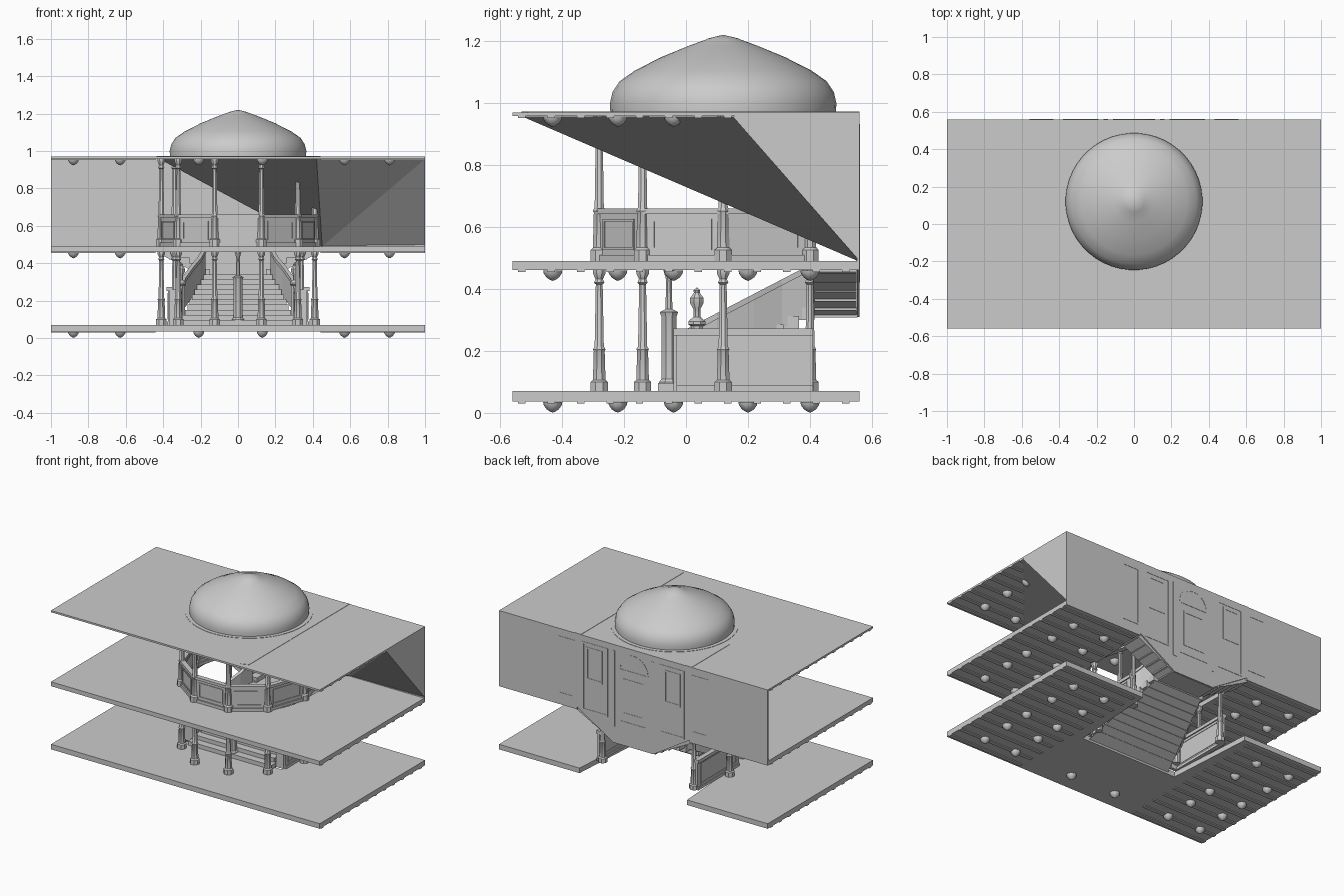
import bpy, bmesh, math
from mathutils import Vector, Matrix

cube = bpy.data.objects.get("Cube")
if cube:
    bpy.data.objects.remove(cube)

grey = bpy.data.materials.new("stone_grey")
grey.use_nodes = True
grey.diffuse_color = (0.6, 0.6, 0.6, 1)
grey.node_tree.nodes["Principled BSDF"].inputs["Base Color"].default_value = (0.6, 0.6, 0.6, 1)

CY = 0.12            # centre line of dome and gallery
BACK, FRONT = 0.56, -0.56
FLOOR, UPPER, ROOF = 0.07, 0.49, 0.97


def finish(name, bm, smooth=False, fix=True):
    if fix:
        bmesh.ops.recalc_face_normals(bm, faces=bm.faces)
    me = bpy.data.meshes.new(name)
    bm.to_mesh(me)
    bm.free()
    me.materials.append(grey)
    ob = bpy.data.objects.new(name, me)
    bpy.context.collection.objects.link(ob)
    if smooth:
        bpy.ops.object.select_all(action='DESELECT')
        ob.select_set(True)
        bpy.context.view_layer.objects.active = ob
        bpy.ops.object.shade_smooth_by_angle(angle=math.radians(35))
    return ob


def add_box(bm, lo, hi, turn=None):
    lo, hi = Vector(lo), Vector(hi)
    m = Matrix.Translation((lo + hi) / 2) @ Matrix.Diagonal((*(hi - lo), 1))
    bmesh.ops.create_cube(bm, size=1, matrix=turn @ m if turn else m)


def box(name, lo, hi):
    bm = bmesh.new()
    add_box(bm, lo, hi)
    return finish(name, bm)


def add_prism(bm, outline, offset):
    face = bm.faces.new([bm.verts.new(p) for p in outline])
    out = bmesh.ops.extrude_face_region(bm, geom=[face])
    verts = [v for v in out["geom"] if isinstance(v, bmesh.types.BMVert)]
    bmesh.ops.translate(bm, verts=verts, vec=offset)


def slab(name, outline, z0, z1):
    bm = bmesh.new()
    add_prism(bm, [(x, y, z0) for x, y in outline], (0, 0, z1 - z0))
    return finish(name, bm)


def lathe(name, profile, spots, sides):
    bm = bmesh.new()
    for x, y, z in spots:
        rings = []
        for r, h in profile:
            rings.append([bm.verts.new((x + r * math.cos(a), y + r * math.sin(a), z + h))
                          for a in (math.tau * (i + 0.5) / sides for i in range(sides))])
        for a, b in zip(rings, rings[1:]):
            for i in range(sides):
                j = (i + 1) % sides
                bm.faces.new((a[i], a[j], b[j], b[i]))
    bmesh.ops.remove_doubles(bm, verts=bm.verts, dist=0.0002)
    return finish(name, bm, smooth=True)


def sheet(name, *polys):
    bm = bmesh.new()
    for p in polys:
        bm.faces.new([bm.verts.new(v) for v in p])
    return finish(name, bm, fix=False)


def add_frame(bm, a, b, z0, z1, turn, w=0.012, d=0.006):
    """Raised rectangular moulding in the local xz plane, centred on y = 0."""
    add_box(bm, (a, -d, z0), (b, d, z0 + w), turn)
    add_box(bm, (a, -d, z1 - w), (b, d, z1), turn)
    add_box(bm, (a, -d, z0 + w), (a + w, d, z1 - w), turn)
    add_box(bm, (b - w, -d, z0 + w), (b, d, z1 - w), turn)


def arc(r, a0, a1, n):
    return [(r * math.cos(t), CY + r * math.sin(t))
            for t in (math.radians(a0 + (a1 - a0) * i / n) for i in range(n + 1))]


# Three storeys: lower floor, gallery floor and roof
edge = [(-1, BACK), (-1, FRONT), (1, FRONT), (1, BACK)]
slab("lower_floor", edge + [(0.4, BACK), (0.36, -0.05), (-0.36, -0.05), (-0.4, BACK)], 0.036, FLOOR)
slab("gallery_floor", edge + [(0.42, BACK)] + arc(0.41, 0, -180, 20) + [(-0.42, BACK)], 0.461, UPPER)
slab("roof_front", [(-1, CY), (-1, FRONT), (1, FRONT), (1, CY)] + arc(0.36, 0, -180, 24), 0.958, ROOF)
slab("roof_back", [(1, CY), (1, BACK), (-1, BACK), (-1, CY)] + arc(0.36, 180, 0, 24), 0.958, ROOF)

# Ceiling beams and studs under every storey
bm = bmesh.new()
for z in (0.036, 0.461, 0.958):
    for side in (-1, 1):
        xs = sorted((side * 0.44, side))
        for row in range(12):
            y = -0.53 + row * 0.095
            add_box(bm, (xs[0], y - 0.012, z - 0.006), (xs[1], y + 0.012, z))
finish("ceiling_beams", bm)
rows = (-0.43, -0.22, -0.04, 0.2, 0.4)
spots = [(x, y, z) for z in (0.035, 0.46, 0.957) for y in rows for x in (-0.88, -0.63, 0.57, 0.81)]
spots += [(x, -0.43, z) for x in (-0.21, 0.13) for z in (0.035, 0.957)]
lathe("ceiling_studs", [(0.031, 0), (0.029, -0.01), (0.02, -0.023), (0.008, -0.031), (0, -0.034)], spots, 10)

# Dome with its base ring
lathe("dome", [(0.365, 0), (0.366, 0.03), (0.358, 0.065), (0.335, 0.1), (0.285, 0.135), (0.2, 0.178),
               (0.11, 0.215), (0.055, 0.235), (0.05, 0.238), (0, 0.25)], [(0, CY, ROOF)], 48)
lathe("dome_ring", [(0.36, 0.001), (0.39, 0.001), (0.39, 0.003), (0.36, 0.003)], [(0, CY, ROOF)], 48)

# Thin strips on the roof
for x, y in ((-0.41, 0.16), (0.415, -0.53)):
    slab("roof_strip", [(x - 0.025, BACK), (x - 0.025, y), (x + 0.025, y + 0.02), (x + 0.025, BACK)],
         ROOF, ROOF + 0.002)

# Back wall, dipping below the gallery floor behind the landing
bm = bmesh.new()
add_prism(bm, [(x, BACK, z) for x, z in ((-1, ROOF), (-1, UPPER), (-0.44, UPPER), (-0.15, 0.31),
               (0.15, 0.31), (0.44, UPPER), (1, UPPER), (1, ROOF))], (0, -0.008, 0))
finish("back_wall", bm)

# Mouldings on the wall: side panels, doorways and an arched centre door
bm = bmesh.new()
turn = Matrix.Translation((0, BACK - 0.004, 0))
for s in (-1, 1):
    for a, b, z0, z1 in ((0.43, 0.56, 0.53, 0.92), (0.19, 0.38, 0.47, 0.93), (0.23, 0.35, 0.68, 0.9)):
        add_frame(bm, min(s * a, s * b), max(s * a, s * b), z0, z1, turn)
    add_box(bm, (s * 0.15 - 0.012, -0.006, 0.42), (s * 0.15 + 0.012, 0.006, 0.93), turn)
add_frame(bm, -0.11, 0.11, 0.46, 0.82, turn)
add_frame(bm, -0.08, 0.08, 0.52, 0.76, turn)
for i in range(10):
    t = math.pi * (i + 0.5) / 10
    spin = turn @ Matrix.Translation((0, 0, 0.82)) @ Matrix.Rotation(-t, 4, 'Y')
    add_box(bm, (0.095, -0.006, -0.018), (0.11, 0.006, 0.018), spin)
finish("wall_mouldings", bm)

# Slanted ceiling sheets
tip, left_tip, low = (0.42, -0.53, 0.957), (-0.42, 0.15, 0.957), (0.45, 0.555, UPPER)
corner, end = (1, 0.15, 0.957), (1, BACK, UPPER)
sheet("slanted_ceiling", (tip, low, corner), (corner, low, end), (left_tip, low, tip))
sheet("end_gable", (corner, end, (1, BACK, ROOF)))

# Columns around the gallery on both storeys
half = [(0.125, -0.28), (0.32, -0.14), (0.41, 0.12), (0.34, 0.4)]
ring = [(-x, y) for x, y in reversed(half)] + half
shaft = [(0, 0), (0.03, 0), (0.03, 0.03), (0.022, 0.036), (0.019, 0.13), (0.022, 0.135), (0.016, 0.145),
         (0.012, 0.345), (0.018, 0.35), (0.013, 0.362), (0.022, 0.38), (0.022, 0.392), (0, 0.392)]
lathe("lower_columns", shaft, [(x, y, FLOOR) for x, y in ring], 8)
tall = [(r, h * 0.47 / 0.392) for r, h in shaft]
lathe("upper_columns", tall, [(x, y, UPPER) for x, y in ring], 8)

# Gallery balustrade with framed panels
bm = bmesh.new()
for a, b in zip(ring, ring[1:]):
    a, b = Vector((*a, UPPER)), Vector((*b, UPPER))
    d = b - a
    turn = Matrix.Translation(a) @ Matrix.Rotation(math.atan2(d.y, d.x), 4, 'Z')
    n = d.length
    add_box(bm, (0, -0.008, 0), (n, 0.008, 0.155), turn)
    add_box(bm, (0, -0.016, 0), (n, 0.016, 0.02), turn)
    add_box(bm, (0, -0.016, 0.152), (n, 0.016, 0.17), turn)
    add_frame(bm, 0.035, n - 0.035, 0.035, 0.135, turn, 0.008, 0.012)
finish("gallery_balustrade", bm)

# Main flight, narrowing as it climbs
STEPS, RISE = 10, 0.027
bm = bmesh.new()
for i in range(STEPS):
    w = 0.31 - 0.013 * i
    y = -0.09 + 0.05 * i
    z = FLOOR + RISE * (i + 1)
    add_box(bm, (-w, y, z - 0.04 if i else FLOOR), (w, y + 0.055, z))
finish("main_steps", bm)
sheet("main_flight_underside", [(-0.31, -0.05, 0.05), (-0.18, 0.41, 0.3), (0.18, 0.41, 0.3), (0.31, -0.05, 0.05)])
box("landing", (-0.16, 0.4, 0.308), (0.16, 0.553, 0.34))

# Side flights rising from the landing to the gallery
bm = bmesh.new()
for s in (-1, 1):
    add_prism(bm, [(s * x, 0.41, z) for x, z in ((0.15, 0.31), (0.43, 0.455), (0.43, 0.48), (0.15, 0.34))],
              (0, 0.14, 0))
    for i in range(5):
        x = 0.15 + 0.055 * i
        z = 0.34 + 0.03 * (i + 1)
        add_box(bm, (min(s * x, s * (x + 0.055)), 0.415, z - 0.04), (max(s * x, s * (x + 0.055)), 0.55, z))
finish("side_flights", bm)

# Curved stair rails, side walls and their framed panels
path = [(0.315, -0.03), (0.29, 0.1), (0.245, 0.22), (0.205, 0.31), (0.18, 0.4)]
bm = bmesh.new()
for s in (-1, 1):
    for (x0, y0), (x1, y1) in zip(path, path[1:]):
        for drop, top, t in ((0.02, 0.125, 0.012), (-0.12, 0.14, 0.022)):
            g0, g1 = 0.13 + 0.52 * y0, 0.13 + 0.52 * y1
            add_prism(bm, [(s * x0 - t / 2, y0, g0 - drop), (s * x1 - t / 2, y1, g1 - drop),
                           (s * x1 - t / 2, y1, g1 + top), (s * x0 - t / 2, y0, g0 + top)], (t, 0, 0))
finish("stair_rails", bm)
bm = bmesh.new()
for s in (-1, 1):
    x = s * 0.365
    add_box(bm, (x - 0.008, -0.03, FLOOR), (x + 0.008, 0.41, 0.26))
    add_box(bm, (x - 0.016, -0.04, 0.25), (x + 0.016, 0.41, 0.272))
    add_box(bm, (x - 0.014, -0.03, FLOOR), (x + 0.014, 0.41, 0.088))
    turn = Matrix.Translation((x, 0, 0)) @ Matrix.Rotation(math.pi / 2, 4, 'Z')
    add_frame(bm, 0, 0.38, 0.1, 0.24, turn, 0.008, 0.011)
    add_box(bm, (min(s * 0.31, x), -0.04, FLOOR), (max(s * 0.31, x), -0.02, 0.26))
finish("stair_side_walls", bm)

# Newels with finials, and the centre post
post = [(0, 0), (0.022, 0), (0.022, 0.21), (0.03, 0.215), (0.03, 0.225), (0.012, 0.24), (0.012, 0.265),
        (0.024, 0.285), (0.024, 0.3), (0.01, 0.318), (0.012, 0.325), (0, 0.335)]
lathe("newels", post, [(s * 0.305, 0.035, FLOOR) for s in (-1, 1)], 8)
lathe("centre_post", [(0, 0), (0.034, 0), (0.034, 0.03), (0.026, 0.04), (0.026, 0.24), (0.032, 0.255),
                      (0.012, 0.265), (0.01, 0.36), (0.02, 0.392), (0, 0.392)], [(0, -0.055, FLOOR)], 8)
